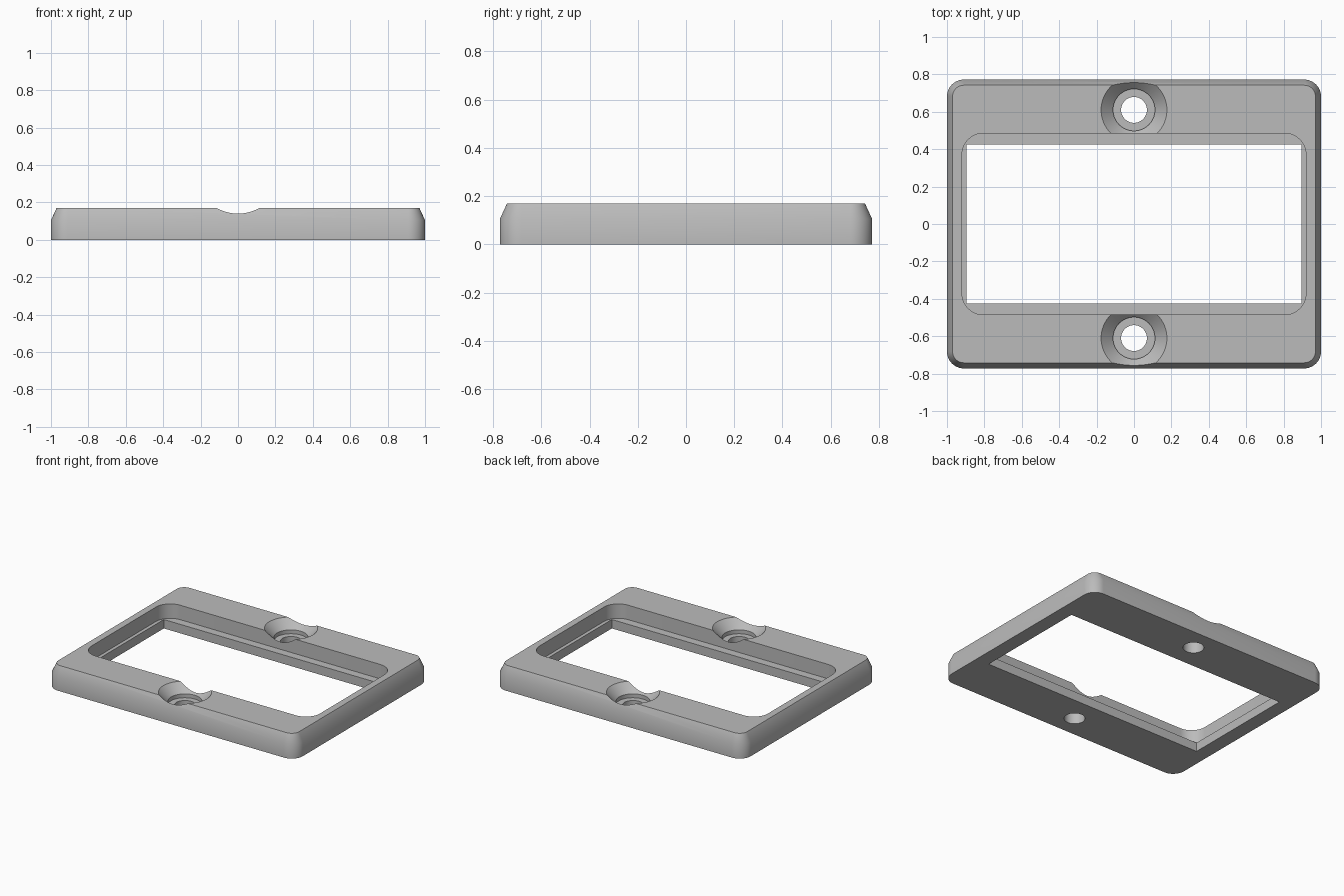
import bpy, bmesh, math

if "Cube" in bpy.data.objects:
    bpy.data.objects.remove(bpy.data.objects["Cube"], do_unlink=True)

grey = bpy.data.materials.new("plain grey")
grey.use_nodes = True
COLOUR = (0.5, 0.5, 0.5, 1)
grey.diffuse_color = COLOUR
grey.node_tree.nodes["Principled BSDF"].inputs["Base Color"].default_value = COLOUR


def rounded_outline(hx, hy, r, steps=12):
    """Counter-clockwise rectangle outline with rounded corners."""
    points = []
    for i, (sx, sy) in enumerate(((1, 1), (-1, 1), (-1, -1), (1, -1))):
        for k in range(steps + 1 if r else 1):
            a = math.pi / 2 * (i + k / steps)
            points.append((sx * (hx - r) + r * math.cos(a),
                           sy * (hy - r) + r * math.sin(a)))
    return points


def circle_outline(r, cy, count=64):
    return [(r * math.cos(math.tau * k / count), cy + r * math.sin(math.tau * k / count))
            for k in range(count)]


def loft(name, layers):
    """Closed solid through a stack of (outline, height) layers."""
    bm = bmesh.new()
    rings = [[bm.verts.new((x, y, z)) for x, y in outline] for outline, z in layers]
    for low, high in zip(rings, rings[1:]):
        for i in range(len(low)):
            j = (i + 1) % len(low)
            bm.faces.new((low[i], low[j], high[j], high[i]))
    bm.faces.new(rings[0][::-1])
    bm.faces.new(rings[-1])
    bmesh.ops.recalc_face_normals(bm, faces=bm.faces)
    mesh = bpy.data.meshes.new(name)
    bm.to_mesh(mesh)
    bm.free()
    mesh.materials.append(grey)
    obj = bpy.data.objects.new(name, mesh)
    bpy.context.collection.objects.link(obj)
    return obj


# Outer body with chamfered top rim
HX, HY, TOP, CHAMFER = 1.0, 0.772, 0.17, 0.03
frame = loft("frame", [
    (rounded_outline(HX, HY, 0.09), 0),
    (rounded_outline(HX, HY, 0.09), 0.105),
    (rounded_outline(HX - CHAMFER, HY - CHAMFER, 0.06), TOP)])

# Window: sharp lower opening and wider rounded recess above the ledge
LEDGE = 0.065
cutters = [
    loft("window_cutter", [(rounded_outline(0.895, 0.425, 0), z) for z in (-0.1, 0.3)]),
    loft("recess_cutter", [(rounded_outline(0.92, 0.485, 0.115), z) for z in (LEDGE, 0.3)])]

# Screw holes: through hole, counterbore and 45 degree dish
for side, cy in (("front", -0.61), ("back", 0.61)):
    profile = [(0.069, -0.1), (0.069, 0.078), (0.112, 0.078), (0.112, 0.106),
               (0.176, TOP), (0.236, TOP + 0.06)]
    cutters.append(loft(side + "_screw_cutter",
                        [(circle_outline(r, cy), z) for r, z in profile]))

bpy.ops.object.select_all(action="DESELECT")
bpy.context.view_layer.objects.active = frame
frame.select_set(True)
for cutter in cutters:
    cutter.hide_render = True
    cut = frame.modifiers.new(cutter.name, "BOOLEAN")
    cut.operation = "DIFFERENCE"
    cut.solver = "EXACT"
    cut.object = cutter
    bpy.ops.object.modifier_apply(modifier=cut.name)
    bpy.data.objects.remove(cutter, do_unlink=True)

bpy.ops.object.shade_smooth_by_angle(angle=math.radians(30))
